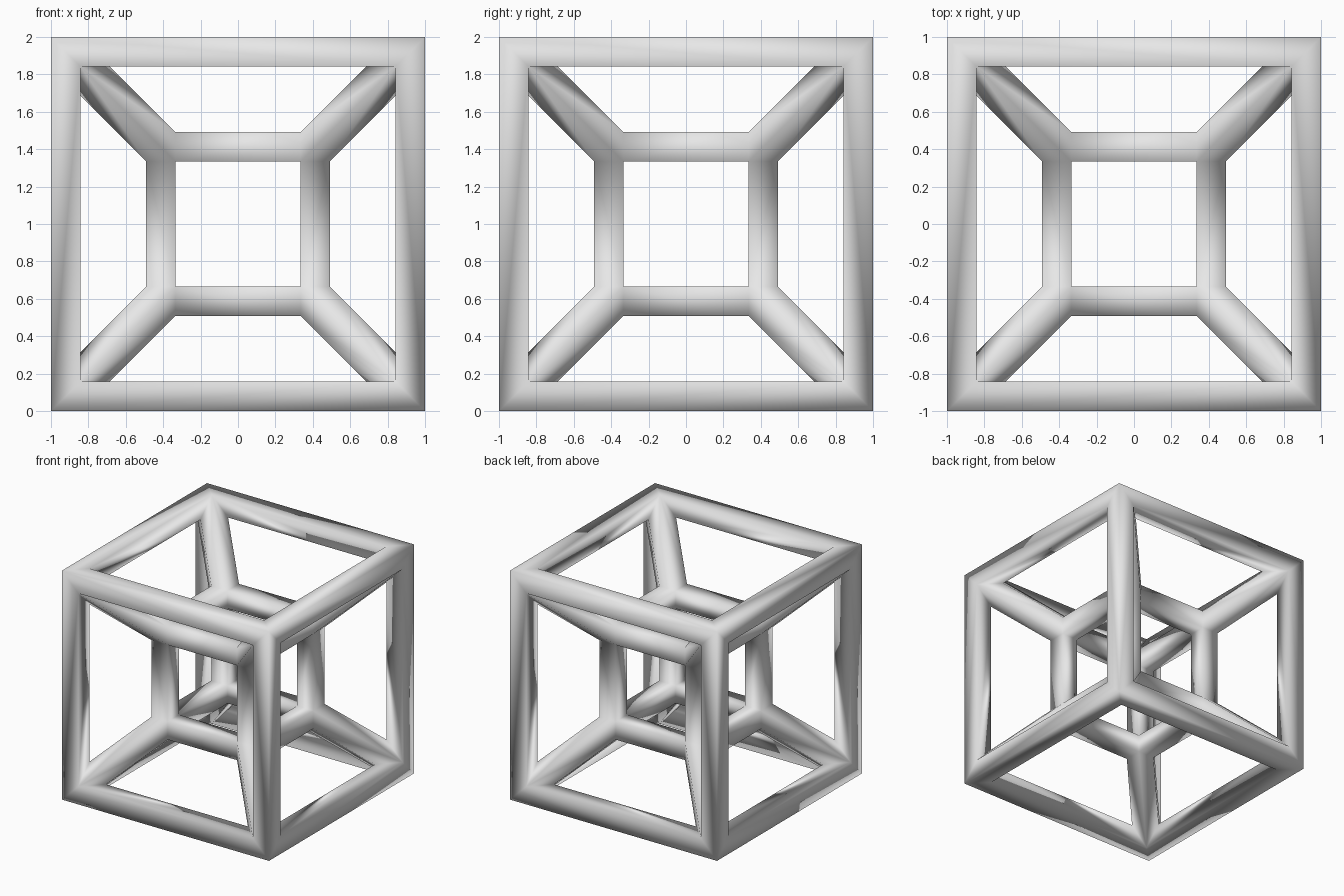
import bpy, bmesh

if "Cube" in bpy.data.objects:
    bpy.data.objects.remove(bpy.data.objects["Cube"])

W = 0.157            # beam thickness
C = 1 - W            # outer frame opening
D = C - W            # where the diagonal struts meet the outer beams
A = 0.492            # inner frame outside
B = A - W            # inner frame opening

bm = bmesh.new()


def quad(axis, su, sv, pts, swap):
    """Add a face from (along, u, v) points for a beam along the given axis."""
    verts = []
    for t, u, v in pts:
        if swap:
            u, v = v, u
        co = [0, 0, 0]
        co[axis] = t
        co[(axis + 1) % 3] = u * su
        co[(axis + 2) % 3] = v * sv
        co[2] += 1
        verts.append(bm.verts.new(co))
    bm.faces.new(verts)


for axis in range(3):
    for su in (-1, 1):
        for sv in (-1, 1):
            for swap in (False, True):
                # outer beam: outside face and inside face
                quad(axis, su, sv, [(-1, 1, 1), (1, 1, 1), (C, 1, C), (-C, 1, C)], swap)
                quad(axis, su, sv, [(-C, 1, C), (C, 1, C), (D, C, C), (-D, C, C)], swap)
                # inner beam: outside face and inside face
                quad(axis, su, sv, [(-B, A, B), (B, A, B), (B, A, A), (-B, A, A)], swap)
                quad(axis, su, sv, [(-B, B, B), (B, B, B), (B, B, A), (-B, B, A)], swap)
                # sides of the six-sided diagonal struts at both ends
                for s in (-1, 1):
                    quad(axis, su, sv, [(s * B, A, A), (s * B, A, B), (s * C, 1, C), (s * D, C, C)], swap)

# weld into one closed, smoothly shaded frame
bmesh.ops.remove_doubles(bm, verts=bm.verts[:], dist=0.001)
bmesh.ops.recalc_face_normals(bm, faces=bm.faces[:])
for f in bm.faces:
    f.smooth = True

mesh = bpy.data.meshes.new("nested_cube_frame")
bm.to_mesh(mesh)
bm.free()
mat = bpy.data.materials.new("light grey")
mat.diffuse_color = (0.8, 0.8, 0.8, 1)
mat.use_nodes = True
mat.node_tree.nodes["Principled BSDF"].inputs["Base Color"].default_value = mat.diffuse_color
mesh.materials.append(mat)
bpy.context.collection.objects.link(bpy.data.objects.new("nested_cube_frame", mesh))
